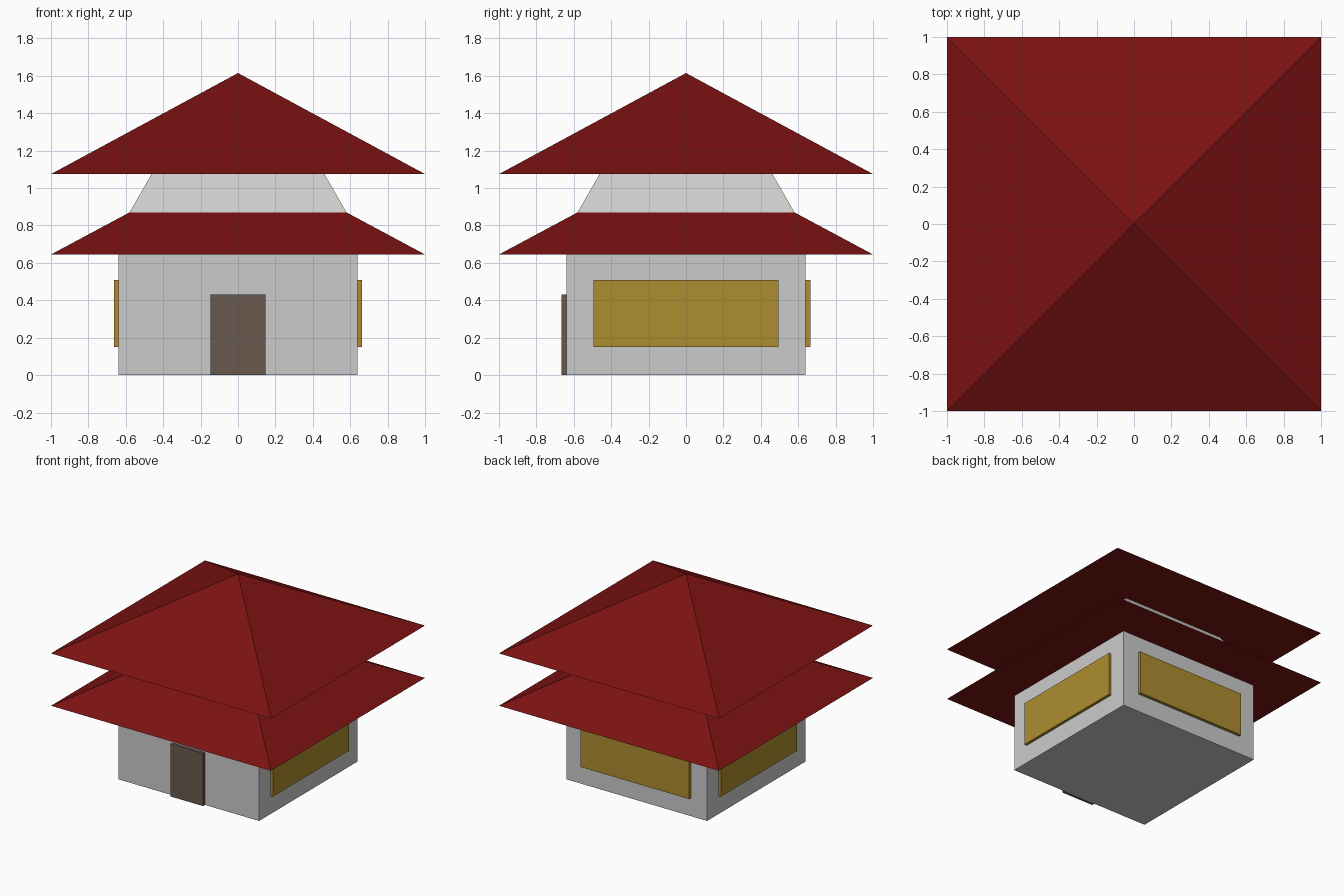
import bpy, bmesh
from mathutils import Matrix

if "Cube" in bpy.data.objects:
    bpy.data.objects.remove(bpy.data.objects["Cube"])


def material(name, rgb):
    m = bpy.data.materials.new(name)
    m.diffuse_color = (*rgb, 1)
    m.use_nodes = True
    m.node_tree.nodes["Principled BSDF"].inputs["Base Color"].default_value = m.diffuse_color
    return m


def finish(name, bm, mat=None):
    bmesh.ops.recalc_face_normals(bm, faces=bm.faces)
    me = bpy.data.meshes.new(name)
    bm.to_mesh(me)
    bm.free()
    ob = bpy.data.objects.new(name, me)
    bpy.context.collection.objects.link(ob)
    if mat:
        me.materials.append(mat)
    return ob


def box(name, lo, hi, mat=None):
    bm = bmesh.new()
    size = [b - a for a, b in zip(lo, hi)]
    mid = [(a + b) / 2 for a, b in zip(lo, hi)]
    bmesh.ops.create_cube(bm, size=1, matrix=Matrix.Translation(mid) @ Matrix.Diagonal((*size, 1)))
    return finish(name, bm, mat)


def frustum(name, r0, z0, r1, z1, mat=None):
    """Square tapered block; r1 = 0 gives a pyramid."""
    bm = bmesh.new()
    ring = lambda r, z: [bm.verts.new((x * r, y * r, z)) for x, y in ((-1, -1), (1, -1), (1, 1), (-1, 1))]
    base, top = ring(r0, z0), ring(r1, z1) if r1 else [bm.verts.new((0, 0, z1))] * 4
    bm.faces.new(base)
    for i in range(4):
        j = (i + 1) % 4
        bm.faces.new([base[i], base[j], top[j]] + ([top[i]] if r1 else []))
    if r1:
        bm.faces.new(top)
    return finish(name, bm, mat)


red = material("roof_red", (0.20, 0.006, 0.006))
gold = material("window_gold", (0.42, 0.27, 0.03))
brown = material("door_brown", (0.14, 0.10, 0.075))

# Walls and tapered upper storey
box("walls", (-0.64, -0.64, 0), (0.64, 0.64, 0.645))
frustum("upper_storey", 0.58, 0.87, 0.462, 1.075)

# Two roof tiers
frustum("lower_roof", 1, 0.645, 0.58, 0.87, red)
frustum("upper_roof", 1, 1.075, 0, 1.615, red)

# Door on the front, window panels on the other three sides
box("door", (-0.147, -0.665, 0), (0.147, -0.64, 0.432), brown)
for name, s in (("right", 1), ("left", -1)):
    xs = sorted((0.64 * s, 0.663 * s))
    box(name + "_window", (xs[0], -0.495, 0.15), (xs[1], 0.495, 0.508), gold)
box("back_window", (-0.495, 0.64, 0.15), (0.495, 0.665, 0.508), gold)
